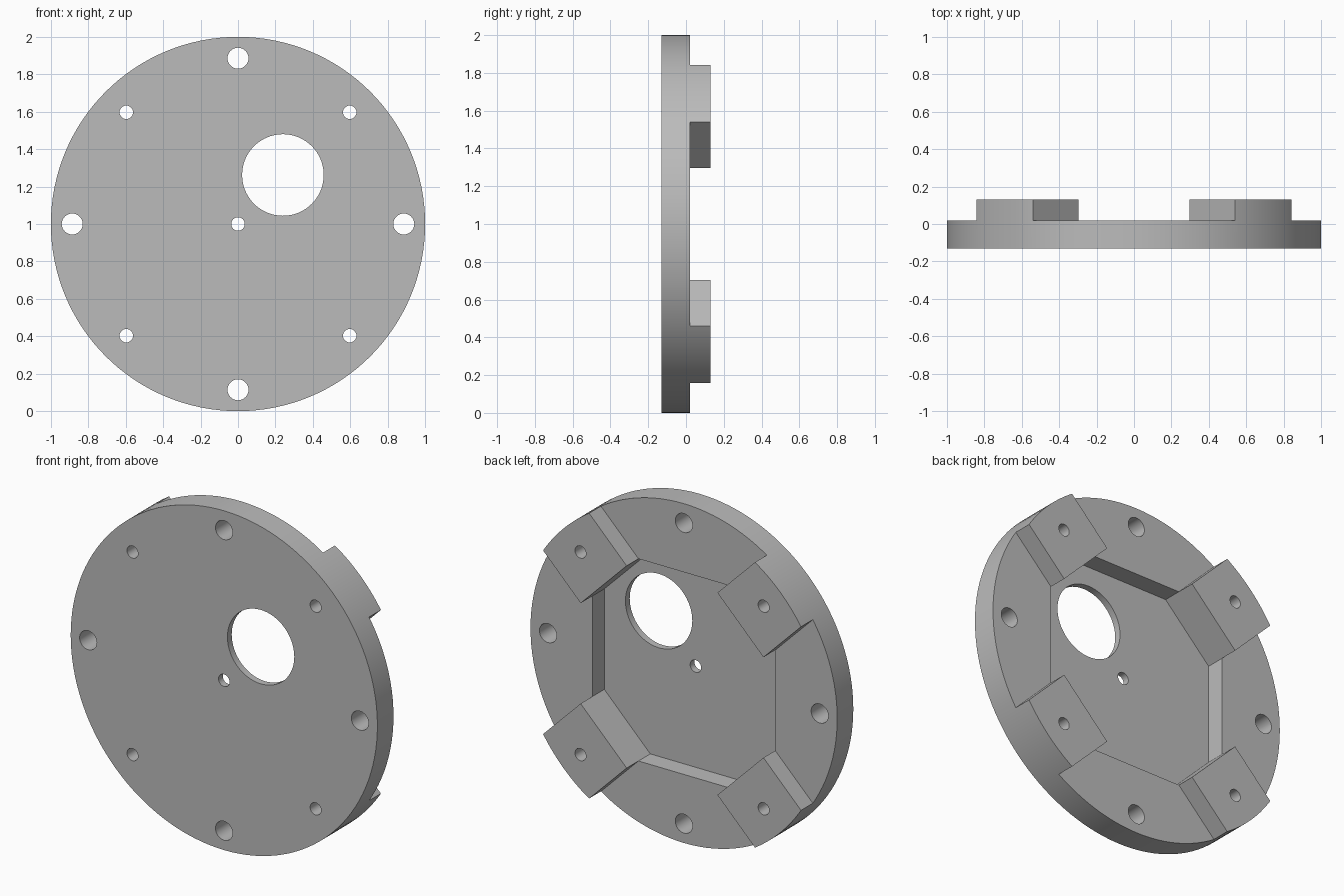
import bpy, bmesh
from math import cos, sin, pi

cube = bpy.data.objects.get("Cube")
if cube:
    bpy.data.objects.remove(cube, do_unlink=True)

FRONT, FLOOR, RIM, BACK = -0.13, -0.09, 0.02, 0.13   # depth levels along y
BEYOND = 0.3                                         # cutter overshoot

grey = bpy.data.materials.new("plain grey")
grey.use_nodes = True
grey.diffuse_color = (0.5, 0.5, 0.5, 1)
grey.node_tree.nodes["Principled BSDF"].inputs["Base Color"].default_value = (0.5, 0.5, 0.5, 1)


def circle(x, z, r, n):
    return [(x + r * cos(2 * pi * i / n), z + r * sin(2 * pi * i / n)) for i in range(n)]


def quarter_turns(points):
    """Four copies of an outline, turned by 90 degrees about the centre."""
    copies = [points]
    for _ in range(3):
        copies.append([(-z, x) for x, z in copies[-1]])
    return copies


def prisms(name, outlines, y0, y1):
    """One object made of (x, z) outlines extruded from y0 to y1."""
    bm = bmesh.new()
    for outline in outlines:
        face = bm.faces.new([bm.verts.new((x, y0, z + 1)) for x, z in outline])
        ext = bmesh.ops.extrude_face_region(bm, geom=[face], use_keep_orig=True)
        verts = [g for g in ext["geom"] if isinstance(g, bmesh.types.BMVert)]
        bmesh.ops.translate(bm, verts=verts, vec=(0, y1 - y0, 0))
    bmesh.ops.recalc_face_normals(bm, faces=bm.faces)
    mesh = bpy.data.meshes.new(name)
    bm.to_mesh(mesh)
    bm.free()
    mesh.materials.append(grey)
    obj = bpy.data.objects.new(name, mesh)
    bpy.context.collection.objects.link(obj)
    return obj


def cut(target, cutter):
    cutter.hide_render = True
    bpy.context.view_layer.objects.active = target
    mod = target.modifiers.new("cut", "BOOLEAN")
    mod.operation, mod.solver, mod.object = "DIFFERENCE", "EXACT", cutter
    bpy.ops.object.modifier_apply(modifier=mod.name)
    bpy.data.objects.remove(cutter, do_unlink=True)


# Full-depth disc
plate = prisms("mounting_plate", [circle(0, 0, 1, 128)], FRONT, BACK)

# Wedges cleared between the four diagonal blocks, down to the rim
wedge = [(0.3, 0), (1.5, -1.2), (1.5, 1.2)]
cut(plate, prisms("wedge_cutter", quarter_turns(wedge), RIM, BEYOND))

# Eight-sided pocket in the back
a, b = 0.596, 0.296
octagon = [p for pair in quarter_turns([(a, -b), (a, b)]) for p in pair]
cut(plate, prisms("pocket_cutter", [octagon], FLOOR, BEYOND))

# Through holes: centre, window, four in the rim, four in the blocks
holes = [circle(0, 0, 0.036, 32), circle(0.24, 0.262, 0.218, 64)]
holes += quarter_turns(circle(0.886, 0, 0.056, 32))
holes += quarter_turns(circle(0.597, 0.597, 0.036, 32))
cut(plate, prisms("hole_cutter", holes, -BEYOND, BEYOND))

# Smooth round walls, sharp edges
bpy.ops.object.select_all(action="DESELECT")
plate.select_set(True)
bpy.context.view_layer.objects.active = plate
bpy.ops.object.shade_smooth_by_angle(angle=pi / 6)
